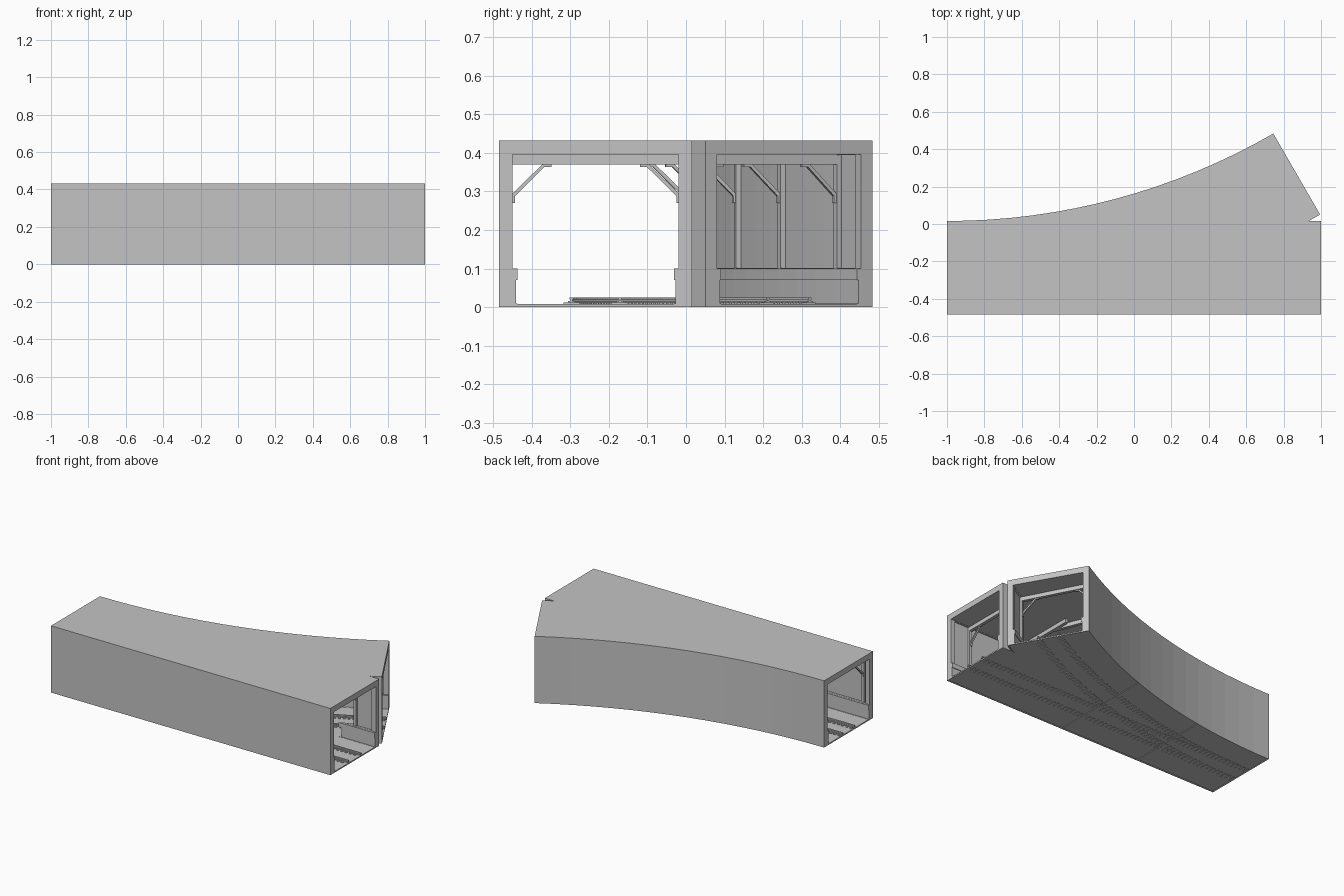
import bpy, bmesh
from math import sin, cos, acos, radians, sqrt
from mathutils import Vector

cube = bpy.data.objects.get("Cube")
if cube:
    bpy.data.objects.remove(cube)

# Layout: a straight tunnel with a branch curving away by thirty degrees
WIDTH, HEIGHT = 0.5, 0.432
FRONT = -0.484
BACK = FRONT + WIDTH
R_IN = 3.49
R_OUT = R_IN + WIDTH
CENTRE_Y = BACK + R_IN
TURN = radians(30)
STEPS = 16
WALL = 0.035

grey = bpy.data.materials.new("concrete_grey")
grey.use_nodes = True
colour = (0.55, 0.55, 0.55, 1)
grey.diffuse_color = colour
grey.node_tree.nodes["Principled BSDF"].inputs["Base Color"].default_value = colour


def on_arc(r, t):
    return Vector((-1 + r * sin(t), CENTRE_Y - r * cos(t)))


def arc(r, t0, t1, n=STEPS):
    return [on_arc(r, t0 + (t1 - t0) * i / n) for i in range(n + 1)]


def outline(inset, reach=0.0):
    """Plan of the junction, inset from its walls and reaching past its ends."""
    r0, r1 = R_IN + inset, R_OUT - inset
    yf, yb = FRONT + inset, BACK - inset
    split = acos((CENTRE_Y - yb) / r1)
    ahead = Vector((cos(TURN), sin(TURN))) * reach
    pts = [(-1 - reach, yf), (1 + reach, yf), (1 + reach, yb)]
    side = arc(r1, split, TURN, 3)
    back = arc(r0, TURN, 0)
    if reach < 0:
        side[-1] += ahead
        back[0] += ahead
        back[-1].x -= reach
    else:
        side.append(side[-1] + ahead)
        back.insert(0, back[0] + ahead)
        back.append(Vector((-1 - reach, yb)))
    pts += side + back
    clean = []
    for p in map(Vector, pts):
        if not clean or (p - clean[-1]).length > 0.0001:
            clean.append(p)
    return clean


def extrude(bm, points, shift):
    face = bm.faces.new([bm.verts.new(p) for p in points])
    new = bmesh.ops.extrude_face_region(bm, geom=[face])["geom"]
    bmesh.ops.translate(bm, vec=shift, verts=[v for v in new if isinstance(v, bmesh.types.BMVert)])


def prism(bm, plan, z0, z1):
    extrude(bm, [(p[0], p[1], z0) for p in plan], Vector((0, 0, z1 - z0)))


def box(bm, x0, x1, y0, y1, z0, z1):
    prism(bm, [(x0, y0), (x1, y0), (x1, y1), (x0, y1)], z0, z1)


def slab(bm, origin, inward, profile, width):
    """Profile of (distance from wall, height), extruded along the wall."""
    side = Vector((-inward.y, inward.x, 0)) * width
    pts = [Vector((*(origin + inward * u), z)) - side / 2 for u, z in profile]
    extrude(bm, pts, side)


def finish(name, bm):
    bmesh.ops.recalc_face_normals(bm, faces=bm.faces)
    mesh = bpy.data.meshes.new(name)
    bm.to_mesh(mesh)
    bm.free()
    mesh.materials.append(grey)
    obj = bpy.data.objects.new(name, mesh)
    bpy.context.collection.objects.link(obj)
    return obj


# Tunnel shell, hollowed with stepped benches along the foot of the walls
bm = bmesh.new()
prism(bm, outline(0), 0, HEIGHT)
shell = finish("tunnel_shell", bm)
hollows = [
    (WALL, 0.2, 0.1, 0.395),          # portal opening
    (WALL + 0.012, 0.2, 0.008, 0.2),  # between the bench caps
    (WALL + 0.008, 0.2, 0.009, 0.07), # below the bench caps
    (0.022, -0.03, 0.101, 0.394),     # wall recess behind the posts
    (0.006, -0.004, -0.05, 0.004),    # underside recess
]
bpy.context.view_layer.objects.active = shell
for inset, reach, z0, z1 in hollows:
    bm = bmesh.new()
    prism(bm, outline(inset, reach), z0, z1)
    cutter = finish("hollow_cutter", bm)
    cutter.hide_render = True
    cut = shell.modifiers.new("hollow", 'BOOLEAN')
    cut.operation, cut.solver, cut.object = 'DIFFERENCE', 'EXACT', cutter
    bpy.ops.object.modifier_apply(modifier=cut.name)
    bpy.data.objects.remove(cutter)

# Cross ribs under the floor
bm = bmesh.new()
for x in (-0.43, 0.135):
    back = CENTRE_Y - sqrt(R_IN ** 2 - (x + 1) ** 2)
    box(bm, x - 0.005, x + 0.005, FRONT + 0.003, back - 0.003, 0, 0.005)
finish("underfloor_ribs", bm)

# Support frames: posts, ceiling beams and angled braces
SPAN = WIDTH - 2 * WALL
POST = [(-0.015, 0.1), (0, 0.1), (0, 0.395), (-0.015, 0.395)]
BEAM = [(0, 0.37), (SPAN, 0.37), (SPAN, 0.396), (0, 0.396)]
BRACE = [(0, 0.27), (0.006, 0.27), (0.006, 0.288), (0.082, 0.363),
         (0.1, 0.363), (0.1, 0.371), (0.078, 0.371), (0, 0.295)]
frames = []
for k in range(6):
    frames.append((Vector((0.85 - 0.36 * k, FRONT + WALL)), Vector((0, 1)), k == 0))
for k in range(5):
    t = radians(27.75 - 5.6 * k)
    frames.append((on_arc(R_IN + WALL, t), Vector((sin(t), -cos(t))), k == 0))
posts, beams, braces = bmesh.new(), bmesh.new(), bmesh.new()
for origin, inward, both in frames:
    slab(beams, origin, inward, BEAM, 0.02)
    sides = [(origin, inward)]
    if both:
        sides.append((origin + inward * SPAN, -inward))
    for o, d in sides:
        slab(posts, o, d, POST, 0.02)
        slab(braces, o, d, BRACE, 0.012)
finish("wall_posts", posts)
finish("ceiling_beams", beams)
finish("corner_braces", braces)

# Tracks: straight and curved rails on separate fixing pads
HALF_GAUGE = 0.0625
rails, pads = bmesh.new(), bmesh.new()
for sign in (-1, 1):
    y = (FRONT + BACK) / 2 + sign * HALF_GAUGE
    r = (R_IN + R_OUT) / 2 + sign * HALF_GAUGE
    for half, z0, z1 in ((0.009, 0.012, 0.016), (0.0025, 0.015, 0.022), (0.005, 0.02, 0.025)):
        box(rails, -1, 1, y - half, y + half, z0, z1)
        prism(rails, arc(r - half, 0, TURN) + arc(r + half, TURN, 0), z0, z1)
    for i in range(66):
        x = -0.985 + 0.03 * i
        box(pads, x - 0.007, x + 0.007, y - 0.021, y + 0.021, 0.002, 0.0125)
        t = TURN * (i + 0.5) / 66
        a, b = on_arc(r - 0.021, t), Vector((sin(t), -cos(t)))
        slab(pads, a, b, [(0, 0.002), (0.042, 0.002), (0.042, 0.0125), (0, 0.0125)], 0.014)
finish("rails", rails)
finish("rail_pads", pads)
